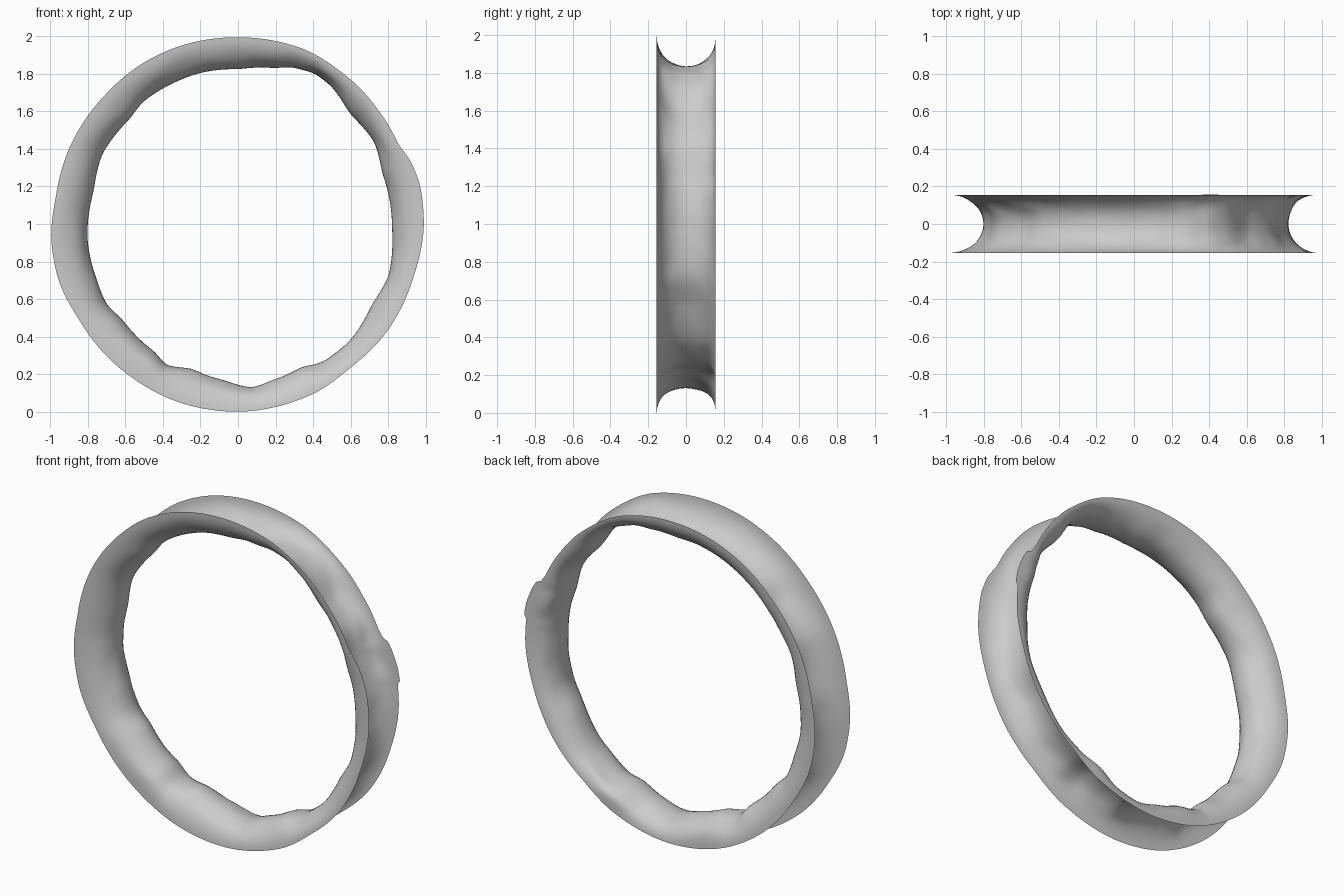
import bpy, bmesh, math
from mathutils import noise, Vector

if "Cube" in bpy.data.objects:
    bpy.data.objects.remove(bpy.data.objects["Cube"])

# Groove radius and rim radius around the ring: (angle in degrees, radius)
GROOVE = [(-173, .805), (-160, .806), (-149, .816), (-141, .796), (-124, .807), (-117, .836),
          (-108, .805), (-97, .826), (-85, .868), (-76, .844), (-66, .83), (-58, .857),
          (-47, .857), (-30, .83), (-19, .845), (0, .82), (19, .816), (32, .849), (44, .84),
          (58, .894), (63, .903), (70, .89), (78, .855), (90, .83), (104, .834), (115, .83),
          (127, .828), (136, .807), (152, .814), (167, .79)]
RIM = [(-175, .998), (-163, 1.0), (-149, .986), (-127, .99), (-107, .996), (-90, .995),
       (-66, .985), (-52, .968), (-35, .976), (-17, .975), (0, .99), (13, .992), (19, .983),
       (27, .957), (37, .964), (52, .98), (70, 1.0), (90, 1.0), (107, 1.002), (120, 1.0),
       (137, .99), (153, .988), (171, .982)]
# Sideways bulges of the wall: (angle, side, width in degrees, amount)
BULGES = [(-127, -1, 16, .017), (15, 1, 9, .016), (-64, 1, 8, .022), (-102, 1, 10, .012)]


def sample(table, a):
    """Smooth periodic interpolation."""
    pts = [(table[-1][0] - 360, table[-1][1])] + table + [(table[0][0] + 360, table[0][1])]
    for (a0, r0), (a1, r1) in zip(pts, pts[1:]):
        if a0 <= a <= a1:
            f = (a - a0) / (a1 - a0)
            return r0 + (r1 - r0) * (f * .5 + f * f * (3 - 2 * f) * .5)


# Open channel section swept around the ring
NA, NT = 240, 24
bm = bmesh.new()
rows = []
for i in range(NA):
    deg = -180 + 360 * i / NA
    a = math.radians(deg)
    groove, rim = sample(GROOVE, deg), sample(RIM, deg)
    row = []
    for j in range(NT + 1):
        t = math.pi * (j / NT - .5)
        side = 1 if t > 0 else -1
        top = rim if side < 0 or 8 < deg < 24 else rim * .982
        r = groove + (top - groove) * (1 - math.cos(t))
        y = .155 * math.sin(t)
        for ba, bs, bw, amt in BULGES:
            if bs == side:
                y += bs * amt * math.exp(-((deg - ba) / bw) ** 2) * math.sin(2 * abs(t)) ** 2 * 1.3
        # gentle surface unevenness on the walls
        p = Vector((math.cos(a) * 5, y * 12, math.sin(a) * 5))
        r += .012 * noise.noise(p) * math.sin(2 * t) ** 2
        row.append(bm.verts.new((r * math.cos(a), y, 1 + r * math.sin(a))))
    rows.append(row)
for i in range(NA):
    r0, r1 = rows[i], rows[(i + 1) % NA]
    for j in range(NT):
        bm.faces.new((r0[j], r0[j + 1], r1[j + 1], r1[j])).smooth = True
bmesh.ops.smooth_vert(bm, verts=[v for v in bm.verts if not v.is_boundary], factor=.5,
                      use_axis_x=True, use_axis_y=True, use_axis_z=True)

# Stand it on the ground
low = min(v.co.z for v in bm.verts)
bmesh.ops.translate(bm, verts=bm.verts, vec=(0, 0, -low))
bmesh.ops.recalc_face_normals(bm, faces=bm.faces)
mesh = bpy.data.meshes.new("channel_ring")
bm.to_mesh(mesh)
bm.free()
ring = bpy.data.objects.new("channel_ring", mesh)
bpy.context.collection.objects.link(ring)
